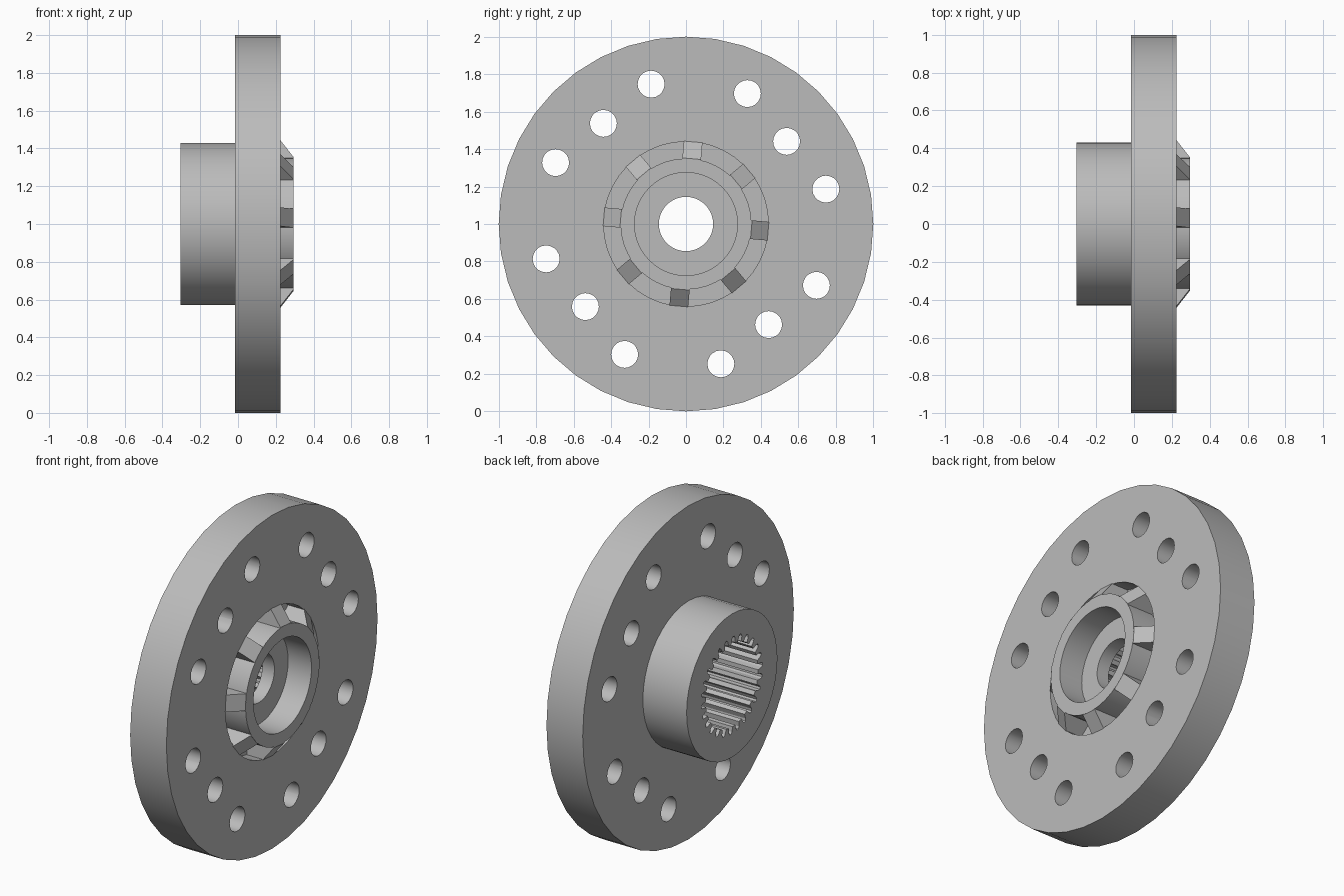
import bpy, bmesh
from math import sin, cos, pi, radians
from mathutils import Matrix, Vector

cube = bpy.data.objects.get("Cube")
if cube:
    bpy.data.objects.remove(cube)

steel = bpy.data.materials.new("grey steel")
steel.use_nodes = True
grey = (0.5, 0.5, 0.5, 1)
steel.diffuse_color = grey
steel.node_tree.nodes["Principled BSDF"].inputs["Base Color"].default_value = grey

FACE, FLOOR, TOP = 0.225, 0.12, 0.295   # front face, groove floor, collar top
AXIS = Matrix.Translation((0, 0, 1))    # everything turns about the x axis at z = 1


def finish(name, bm):
    bmesh.ops.transform(bm, matrix=AXIS, verts=bm.verts)
    bmesh.ops.recalc_face_normals(bm, faces=bm.faces)
    mesh = bpy.data.meshes.new(name)
    bm.to_mesh(mesh)
    bm.free()
    mesh.materials.append(steel)
    obj = bpy.data.objects.new(name, mesh)
    bpy.context.collection.objects.link(obj)
    return obj


def prism(bm, points, offset):
    """Extrude a closed loop of points along the offset."""
    face = bm.faces.new([bm.verts.new(p) for p in points])
    new = bmesh.ops.extrude_face_region(bm, geom=[face], use_keep_orig=True)["geom"]
    bmesh.ops.translate(bm, vec=offset, verts=[v for v in new if isinstance(v, bmesh.types.BMVert)])


def lathe(name, profile, sides):
    """Revolve a closed (x, radius) profile about the x axis."""
    bm = bmesh.new()
    rings = []
    for i in range(sides):
        a = 2 * pi * i / sides
        rings.append([bm.verts.new((x, r * sin(a), r * cos(a))) for x, r in profile])
    n = len(profile)
    for i in range(sides):
        a, b = rings[i], rings[(i + 1) % sides]
        for j in range(n):
            k = (j + 1) % n
            bm.faces.new((a[j], a[k], b[k], b[j]))
    return finish(name, bm)


def circle(y, z, r, sides):
    return [(-0.5, y + r * cos(2 * pi * i / sides), z + r * sin(2 * pi * i / sides)) for i in range(sides)]


def cut(obj, cutter):
    cutter.hide_render = True
    mod = obj.modifiers.new("cut", 'BOOLEAN')
    mod.object = cutter
    mod.solver = 'EXACT'
    bpy.ops.object.select_all(action='DESELECT')
    bpy.context.view_layer.objects.active = obj
    obj.select_set(True)
    bpy.ops.object.modifier_apply(modifier=mod.name)
    bpy.data.objects.remove(cutter)


# Flange disc with hub, front groove, collar and counterbore
flange = lathe("flange_and_hub", [
    (-0.305, 0.145), (-0.305, 0.43), (-0.015, 0.43), (-0.015, 1.0), (FACE, 1.0), (FACE, 0.44),
    (FLOOR, 0.44), (FLOOR, 0.35), (TOP, 0.35), (TOP, 0.275), (0.14, 0.275), (0.14, 0.145)], 40)

# Bolt holes: four groups of three in a straight row
bm = bmesh.new()
for group in range(4):
    a = radians(39.4 + 90 * group)
    for side in (-0.33, 0, 0.33):
        y, z = 0.695 * cos(a) - side * sin(a), 0.695 * sin(a) + side * cos(a)
        prism(bm, circle(y, z, 0.072, 20), (1, 0, 0))
cut(flange, finish("bolt_hole_cutter", bm))

# Splined socket in the hub
bm = bmesh.new()
TEETH = 26
outline = []
for i in range(TEETH):
    for step, r in ((0, 0.248), (0.42, 0.248), (0.5, 0.278), (0.62, 0.29), (0.8, 0.29), (0.92, 0.278)):
        a = 2 * pi * (i + step) / TEETH
        outline.append((-0.5, r * cos(a), r * sin(a)))
prism(bm, outline, (0.56, 0, 0))
cut(flange, finish("spline_cutter", bm))

# Sloped ribs bridging the groove
bm = bmesh.new()
for i in range(8):
    a = radians(-5 + 45 * i)
    out, across = Vector((0, cos(a), sin(a))), Vector((0, -sin(a), cos(a)))
    section = [(FLOOR - 0.01, 0.335), (FLOOR - 0.01, 0.44), (FACE, 0.44), (TOP, 0.35), (TOP - 0.005, 0.335)]
    prism(bm, [Vector((x, 0, 0)) + out * r - across * 0.05 for x, r in section], across * 0.1)
ribs = finish("collar_ribs", bm)

# Smooth the round walls, keep the edges crisp
bpy.ops.object.select_all(action='DESELECT')
bpy.context.view_layer.objects.active = flange
flange.select_set(True)
bpy.ops.object.shade_smooth_by_angle(angle=radians(25))
